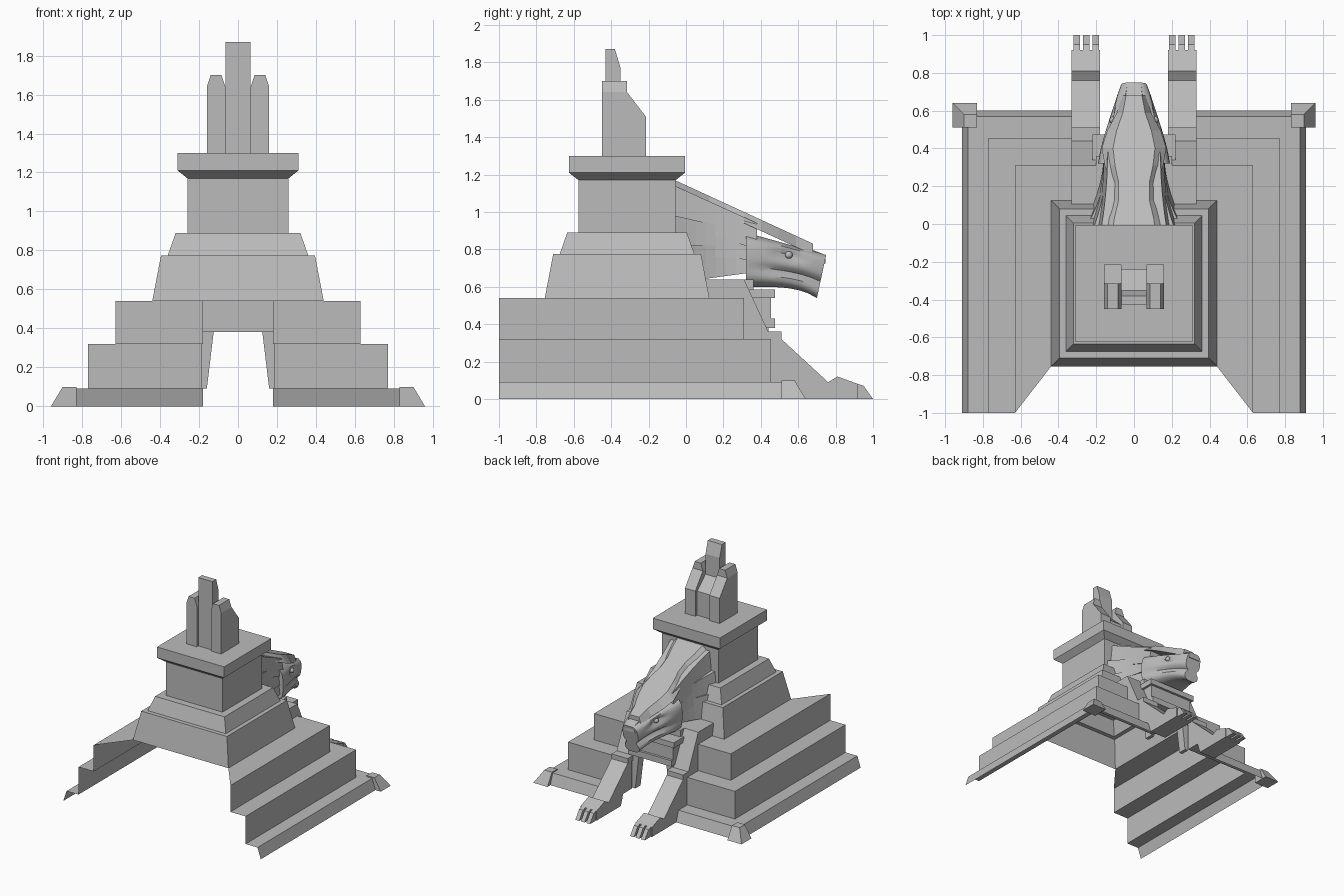
import bpy, bmesh, math

default_cube = bpy.data.objects.get("Cube")
if default_cube:
    bpy.data.objects.remove(default_cube, do_unlink=True)

stone = bpy.data.materials.new("grey_stone")
stone.use_nodes = True
stone.diffuse_color = (.5, .5, .5, 1)
stone.node_tree.nodes["Principled BSDF"].inputs["Base Color"].default_value = stone.diffuse_color


def finish(obj, mirror=False, smooth_angle=None):
    """Add the material, an optional mirrored twin and optional smooth shading."""
    obj.data.materials.append(stone)
    if mirror:
        obj.modifiers.new("Mirror", "MIRROR")
    if smooth_angle:
        bpy.ops.object.select_all(action="DESELECT")
        obj.select_set(True)
        bpy.context.view_layer.objects.active = obj
        bpy.ops.object.shade_smooth_by_angle(angle=math.radians(smooth_angle))


def loft(name, rings, closed=True, bottom_cap=True, mirror=False, smooth_angle=None):
    """Skin a row of rings that all have the same number of points."""
    bm = bmesh.new()
    rows = [[bm.verts.new(point) for point in ring] for ring in rings]
    count = len(rows[0])
    for lower, upper in zip(rows, rows[1:]):
        for i in range(count if closed else count - 1):
            j = (i + 1) % count
            bm.faces.new((lower[i], lower[j], upper[j], upper[i]))
    if closed:
        bm.faces.new(rows[-1])
        if bottom_cap:
            bm.faces.new(rows[0])
    bmesh.ops.recalc_face_normals(bm, faces=bm.faces)
    mesh = bpy.data.meshes.new(name)
    bm.to_mesh(mesh)
    bm.free()
    obj = bpy.data.objects.new(name, mesh)
    bpy.context.collection.objects.link(obj)
    finish(obj, mirror, smooth_angle)


def rectangle(left, right, back, front, height):
    return [(left, back, height), (right, back, height),
            (right, front, height), (left, front, height)]


def square(half, height):
    return rectangle(-half, half, TOWER_Y - half, TOWER_Y + half, height)


def beam(name, half, back, front, bottom, top):
    loft(name, [rectangle(-half, half, back, front, z) for z in (bottom, top)])


def side_profile(name, left, right, profile, mirror=False):
    loft(name, [[(x, y, z) for y, z in profile] for x in (left, right)], mirror=mirror)


def trapezoid(y, lower_half, upper_half, bottom, top):
    return [(-lower_half, y, bottom), (lower_half, y, bottom),
            (upper_half, y, top), (-upper_half, y, top)]


def bump(value, centre, spread):
    return math.exp(-((value - centre) / spread) ** 2)


TOWER_Y = -.315
LEG_INNER, LEG_OUTER = .18, .33
LEVELS = (0, .09, .32, .54)

# Terraced base: open shell of steps, with a sloped lowest course
steps, stair_line = [], []
for tier, (bottom, top) in enumerate(zip(LEVELS, LEVELS[1:])):
    half, front = .91 - .14 * tier, .6 - .145 * tier
    slope = 0 if tier else .03
    for inset, z in ((0, bottom), (slope, top)):
        steps.append([(half - inset, -1, z), (half - inset, front - inset, z),
                      (LEG_OUTER, front - inset, z)])
        stair_line.append((front - inset, z))
tower_half = .44
tower_front = TOWER_Y + tower_half
steps.append([(tower_half, TOWER_Y - tower_half, top), (tower_half, tower_front, top),
              (LEG_OUTER, tower_front, top)])
loft("terraced_base", steps, closed=False, mirror=True)

# Corner feet
loft("corner_foot", [rectangle(.83, .96, .51, .64, 0),
                     rectangle(.83, .9, .51, .58, .1)], mirror=True)

# Tower with two sloped courses, a shaft and a flared cap
loft("tower", [square(half, z) for half, z in (
    (tower_half, top), (.395, .775), (.36, .775), (.32, .89), (.26, .89),
    (.26, 1.17), (.31, 1.21), (.31, 1.3))], bottom_cap=False)

# Crown of three pillars
crown_base, crown_back, crown_front = 1.3, -.45, -.215
pillar_inner, pillar_outer = .065, .16
side_profile("centre_pillar", -pillar_inner, pillar_inner, [
    (-.43, crown_base), (-.43, 1.87), (-.38, 1.87), (-.35, 1.77),
    (-.35, 1.6), (-.24, 1.5), (-.24, crown_base)])
loft("side_pillar", [
    rectangle(pillar_inner + inset, pillar_outer - inset, crown_back, front, z)
    for inset, front, z in ((0, crown_front, crown_base), (0, crown_front, 1.51),
                            (0, -.315, 1.64), (.02, -.315, 1.7))], mirror=True)

# Forelegs resting over the steps, with clawed feet
toe_line = .92
side_profile("foreleg", LEG_INNER, LEG_OUTER, stair_line + [
    (.1, top), (.1, .64), (.31, .64), (.44, .36), (.51, .36), (.51, .32),
    (.76, .09), (.81, .12), (toe_line, .08), (toe_line, 0)], mirror=True)
claw_pitch = (LEG_OUTER - LEG_INNER) / 3
for claw in range(3):
    left = LEG_INNER + claw_pitch * (claw + .1)
    side_profile("claw", left, left + claw_pitch * .7, [
        (toe_line, 0), (toe_line, .08), (.95, .07), (1, 0)], mirror=True)

# Chest lintel and tapering door jambs between the legs
beam("chest_lintel", .22, .34, .475, .54, .585)
beam("chest_panel", .2, .36, .455, .43, .54)
beam("chest_moulding", .2, .36, .475, .38, .43)
beam("chest_ceiling", .2, .1, .36, top, .64)
loft("door_jamb", [rectangle(inner, LEG_INNER + .01, .37, .44, z)
                   for inner, z in ((.16, LEVELS[1]), (.125, .38))], mirror=True)

# Neck: three stacked layers that flare back into the tower
neck_back = -.06
SECTIONS = [i / 8 for i in range(9)]
for layer, name in enumerate(("lower_neck", "middle_neck", "upper_neck")):
    flare = .14 - .05 * layer
    rings = []
    for t in SECTIONS:
        half = .16 + flare * (1 - t) ** 2
        bottom = .62 + .16 * layer + t * (.06 - .1 * layer)
        rings.append(trapezoid(neck_back + .44 * t, half, half - .02,
                               bottom, bottom + .2 - .06 * t))
    loft(name, rings)

# Hood running from the cap down over the brow
hood = []
for t in SECTIONS:
    half = .15 + .03 * math.cos(10 * t) - .06 * t ** 4
    ridge = 1.17 - .34 * t
    hood.append(trapezoid(neck_back + .74 * t, half, half * .65, ridge - .06, ridge))
loft("hood", hood)

# Head: rounded sections with a mouth groove and sunken eyes
head_back, head_length, ring_points = .32, .38, 14
head = []
for t in SECTIONS:
    width = .19 - .12 * t ** 1.3
    bottom, crest = .6 - .06 * t ** 4, .89 - .12 * t
    half_ring = []
    for k in range(ring_points):
        f = k / (ring_points - 1)
        fullness = .5 + .5 * math.sqrt(1 - abs(2 * f - 1) ** 4)
        mouth = .4 * t * bump(f, .36, .09)
        socket = .3 * bump(f, .75, .1) * bump(t, .55, .15)
        jut = 1 + .13 * f
        half_ring.append((width * (fullness - mouth - socket),
                          head_back + head_length * t * jut,
                          bottom + (crest - bottom) * f))
    head.append(half_ring + [(-x, y, z) for x, y, z in reversed(half_ring)])
loft("head", head, smooth_angle=40)

# Eyes and nose
for side, name in ((1, "left_eye"), (-1, "right_eye")):
    bpy.ops.mesh.primitive_uv_sphere_add(segments=12, ring_count=8, radius=.02,
                                         location=(side * .11, .55, .77))
    eye = bpy.context.object
    eye.name = name
    finish(eye, smooth_angle=60)
loft("nose", [trapezoid(.67, .06, .045, .72, .8), trapezoid(.745, .05, .035, .725, .77)])
